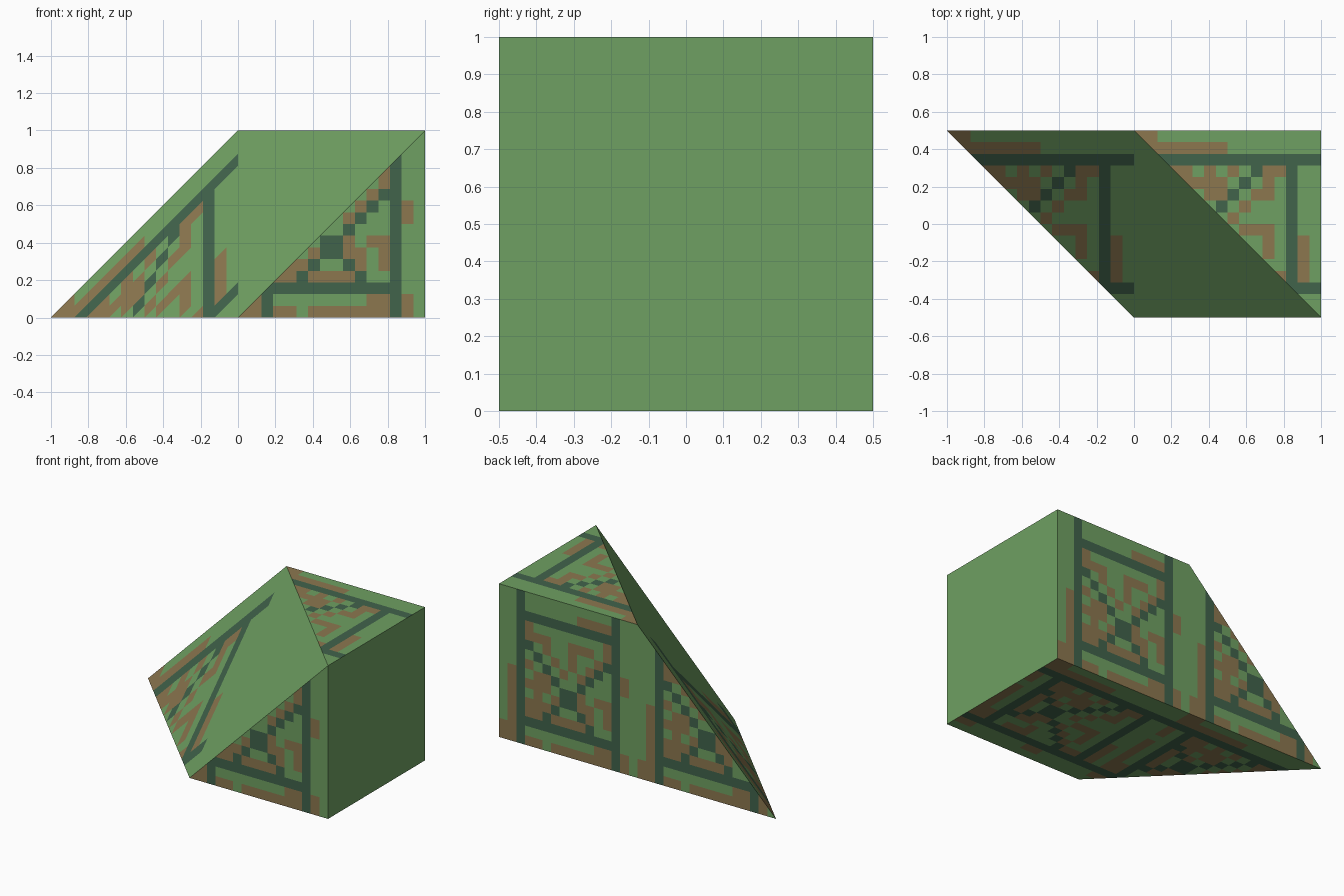
import bpy, bmesh
from mathutils import Vector

if "Cube" in bpy.data.objects:
    bpy.data.objects.remove(bpy.data.objects["Cube"])

N = 16  # pattern cells per unit


def material(name, rgb):
    lin = [((v / 255 + 0.055) / 1.055) ** 2.4 for v in rgb]
    m = bpy.data.materials.new(name)
    m.diffuse_color = (*lin, 1)
    m.use_nodes = True
    m.node_tree.nodes["Principled BSDF"].inputs["Base Color"].default_value = m.diffuse_color
    return m


mats = [material("light_green", (111, 160, 98)),
        material("dark_green", (65, 99, 75)),
        material("brown", (140, 119, 79))]

# Brown patches as column / row ranges (c0, c1, r0, r1)
PATCHES = [(0, 0, 0, 1), (1, 1, 0, 7), (3, 4, 0, 0), (6, 12, 0, 0),
           (11, 12, 1, 1), (14, 14, 0, 1), (14, 14, 8, 9), (12, 12, 10, 12),
           (4, 4, 3, 4), (5, 5, 4, 4), (6, 6, 5, 5), (6, 9, 3, 3),
           (10, 10, 4, 5), (9, 9, 5, 6), (11, 12, 6, 6), (12, 12, 4, 5),
           (3, 3, 3, 4), (4, 4, 5, 5), (3, 4, 6, 6), (5, 5, 6, 7),
           (4, 4, 7, 7), (3, 3, 8, 8), (3, 3, 11, 12), (4, 5, 11, 11),
           (5, 5, 10, 10), (6, 6, 9, 9), (7, 7, 8, 8), (8, 8, 9, 11),
           (9, 10, 11, 11), (9, 9, 8, 8), (10, 10, 9, 9), (11, 11, 10, 10),
           (9, 12, 14, 14)]


def colour(c, r):
    """Colour slot of a pattern cell: frame, cross brace, brown patches."""
    if c in (2, 13) or (r in (2, 13) and 2 < c < 13):
        return 1
    if 2 < c < 13 and 2 < r < 13:
        if c + r == 13 or c - r == 2:
            return 1
    for c0, c1, r0, r1 in PATCHES:
        if c0 <= c <= c1 and r0 <= r <= r1:
            return 2
    return 0


def cell(v):
    return int((v % 1.0) * N)


# Sheared block: a double-length block cut by one sloping plane
A, B, C, D = (-1, .5, 0), (0, -.5, 0), (0, .5, 1), (1, -.5, 1)
E, F, G = (1, .5, 1), (1, -.5, 0), (1, .5, 0)
bm = bmesh.new()
vert = {p: bm.verts.new(p) for p in (A, B, C, D, E, F, G)}
for loop in ((A, B, F, G), (A, G, E, C), (F, G, E, D), (B, F, D), (D, E, C), (A, B, D, C)):
    bm.faces.new([vert[p] for p in loop])
bmesh.ops.recalc_face_normals(bm, faces=bm.faces[:])

# Slice the surface along the pattern grid
for axis, (lo, hi) in enumerate(((-N, N), (-N // 2, N // 2), (0, N))):
    n = Vector((0, 0, 0))
    n[axis] = 1
    for k in range(lo + 1, hi):
        bmesh.ops.bisect_plane(bm, geom=bm.verts[:] + bm.edges[:] + bm.faces[:],
                               dist=1e-5, plane_co=n * (k / N), plane_no=n)

# Colour by facing direction
for f in bm.faces:
    x, y, z = f.calc_center_median()
    n = f.normal
    if n.x > 0.9 or (n.x < -0.3 and x > 0):        # plain end and plain half of the slope
        f.material_index = 0
    elif n.y < -0.9:                               # front
        f.material_index = colour(cell(x), cell(z))
    elif n.y > 0.9:                                # back
        f.material_index = colour(cell(-x), cell(z))
    elif n.z < -0.9:                               # underside
        f.material_index = colour(cell(.5 - y), cell(-x))
    else:                                          # top and patterned half of the slope
        f.material_index = colour(cell(.5 - y), cell(x))

mesh = bpy.data.meshes.new("sloped_block")
bm.to_mesh(mesh)
bm.free()
for m in mats:
    mesh.materials.append(m)
bpy.context.collection.objects.link(bpy.data.objects.new("sloped_block", mesh))
